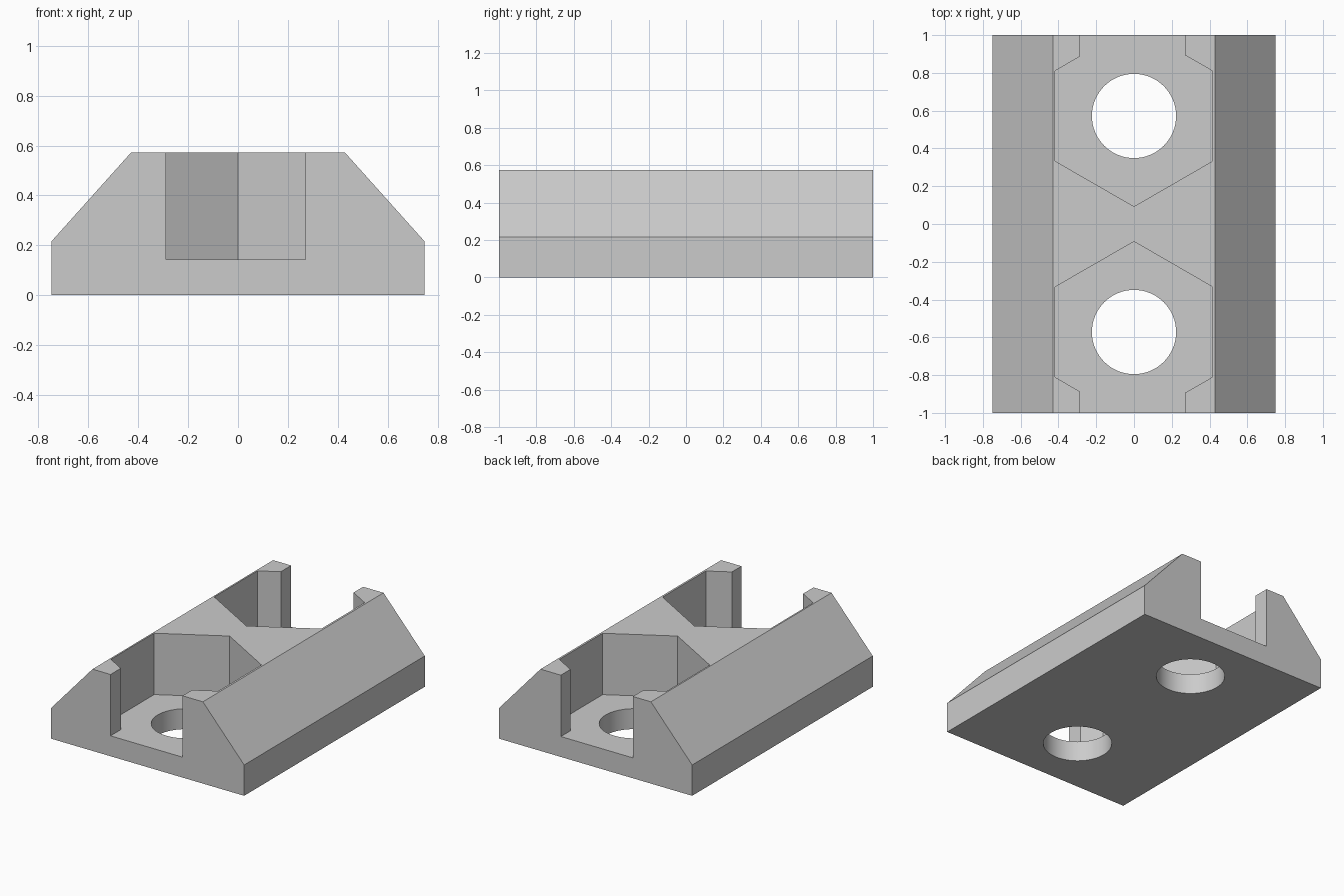
import bpy
import bmesh
import math

cube = bpy.data.objects.get("Cube")
if cube:
    bpy.data.objects.remove(cube, do_unlink=True)

HALF_WIDTH, TOP_HALF, LENGTH = 0.748, 0.428, 2.0
SHOULDER_Z, TOP_Z, FLOOR_Z = 0.216, 0.573, 0.143
HOLE_Y, HOLE_R = 0.572, 0.223

grey = bpy.data.materials.new("Light grey")
grey.use_nodes = True
colour = (0.6, 0.6, 0.6, 1)
grey.diffuse_color = colour
grey.node_tree.nodes["Principled BSDF"].inputs["Base Color"].default_value = colour


def prism(name, points, offset):
    """Extrude a flat outline of 3D points by an offset vector."""
    bm = bmesh.new()
    face = bm.faces.new([bm.verts.new(p) for p in points])
    new = bmesh.ops.extrude_face_region(bm, geom=[face])["geom"]
    verts = [v for v in new if isinstance(v, bmesh.types.BMVert)]
    bmesh.ops.translate(bm, verts=verts, vec=offset)
    bmesh.ops.recalc_face_normals(bm, faces=bm.faces)
    mesh = bpy.data.meshes.new(name)
    bm.to_mesh(mesh)
    bm.free()
    mesh.materials.append(grey)
    obj = bpy.data.objects.new(name, mesh)
    bpy.context.collection.objects.link(obj)
    return obj


def cut(target, cutter):
    """Subtract the cutter, then discard it."""
    cutter.hide_render = True
    mod = target.modifiers.new("cut", "BOOLEAN")
    mod.operation = "DIFFERENCE"
    mod.solver = "EXACT"
    mod.object = cutter
    bpy.ops.object.select_all(action="DESELECT")
    bpy.context.view_layer.objects.active = target
    target.select_set(True)
    bpy.ops.object.modifier_apply(modifier=mod.name)
    bpy.data.objects.remove(cutter, do_unlink=True)


# Block with two long sloping shoulders
right_side = [(HALF_WIDTH, 0), (HALF_WIDTH, SHOULDER_Z), (TOP_HALF, TOP_Z)]
section = right_side + [(-x, z) for x, z in reversed(right_side)]
block = prism("mounting_block", [(x, -LENGTH / 2, z) for x, z in section], (0, LENGTH, 0))

# Hexagonal pocket running out through a narrower slot at each end
pocket = [(0, 0.093), (0.414, 0.332), (0.414, 0.811), (0.27, 0.894), (0.27, 1.1),
          (-0.288, 1.1), (-0.288, 0.886), (-0.417, 0.811), (-0.417, 0.333)]
for side in (-1, 1):
    cut(block, prism("pocket_cutter", [(x, side * y, FLOOR_Z) for x, y in pocket], (0, 0, 1)))

    # Round through hole
    angles = [math.tau * i / 64 for i in range(64)]
    circle = [(HOLE_R * math.cos(a), side * HOLE_Y + HOLE_R * math.sin(a), -0.1) for a in angles]
    cut(block, prism("hole_cutter", circle, (0, 0, 0.5)))

bpy.ops.object.shade_smooth_by_angle(angle=math.radians(25))
